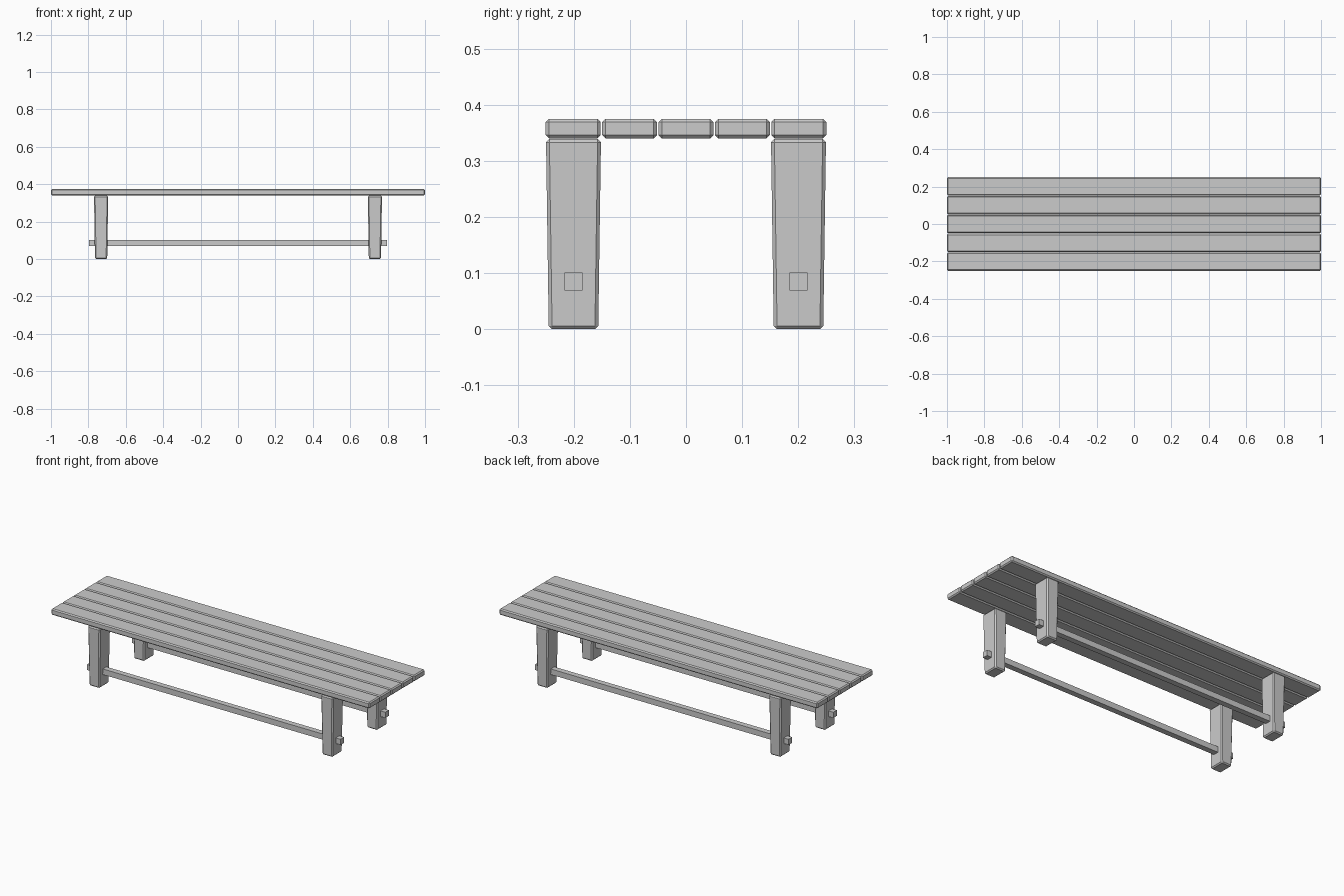
import bpy, bmesh
from mathutils import Vector

if "Cube" in bpy.data.objects:
    bpy.data.objects.remove(bpy.data.objects["Cube"])


def block(name, center, size, bevel=0.0, taper=(1.0, 1.0)):
    """Chamfered box; taper scales the bottom face in x and y."""
    bm = bmesh.new()
    bmesh.ops.create_cube(bm, size=1.0)
    for v in bm.verts:
        low = v.co.z < 0
        v.co.x *= size[0] * (taper[0] if low else 1)
        v.co.y *= size[1] * (taper[1] if low else 1)
        v.co.z *= size[2]
        v.co += Vector(center)
    if bevel:
        bmesh.ops.bevel(bm, geom=bm.edges[:], offset=bevel, segments=1,
                        affect='EDGES', profile=0.5)
    mesh = bpy.data.meshes.new(name)
    bm.to_mesh(mesh)
    bm.free()
    obj = bpy.data.objects.new(name, mesh)
    bpy.context.collection.objects.link(obj)
    return obj


# Seat slats
for i in range(5):
    block(f"seat_slat_{i + 1}", (0, (i - 2) * 0.1005, 0.3575),
          (2.0, 0.098, 0.035), 0.006)

for side, sy in (("front", -1), ("back", 1)):
    # Tapered legs
    for end, sx in (("left", -1), ("right", 1)):
        block(f"{side}_{end}_leg", (sx * 0.732, sy * 0.2005, 0.1695),
              (0.076, 0.098, 0.339), 0.006, (0.86, 0.9))
    # Long rail passing through both legs
    block(f"{side}_rail", (0, sy * 0.2005, 0.085), (1.592, 0.032, 0.032))
